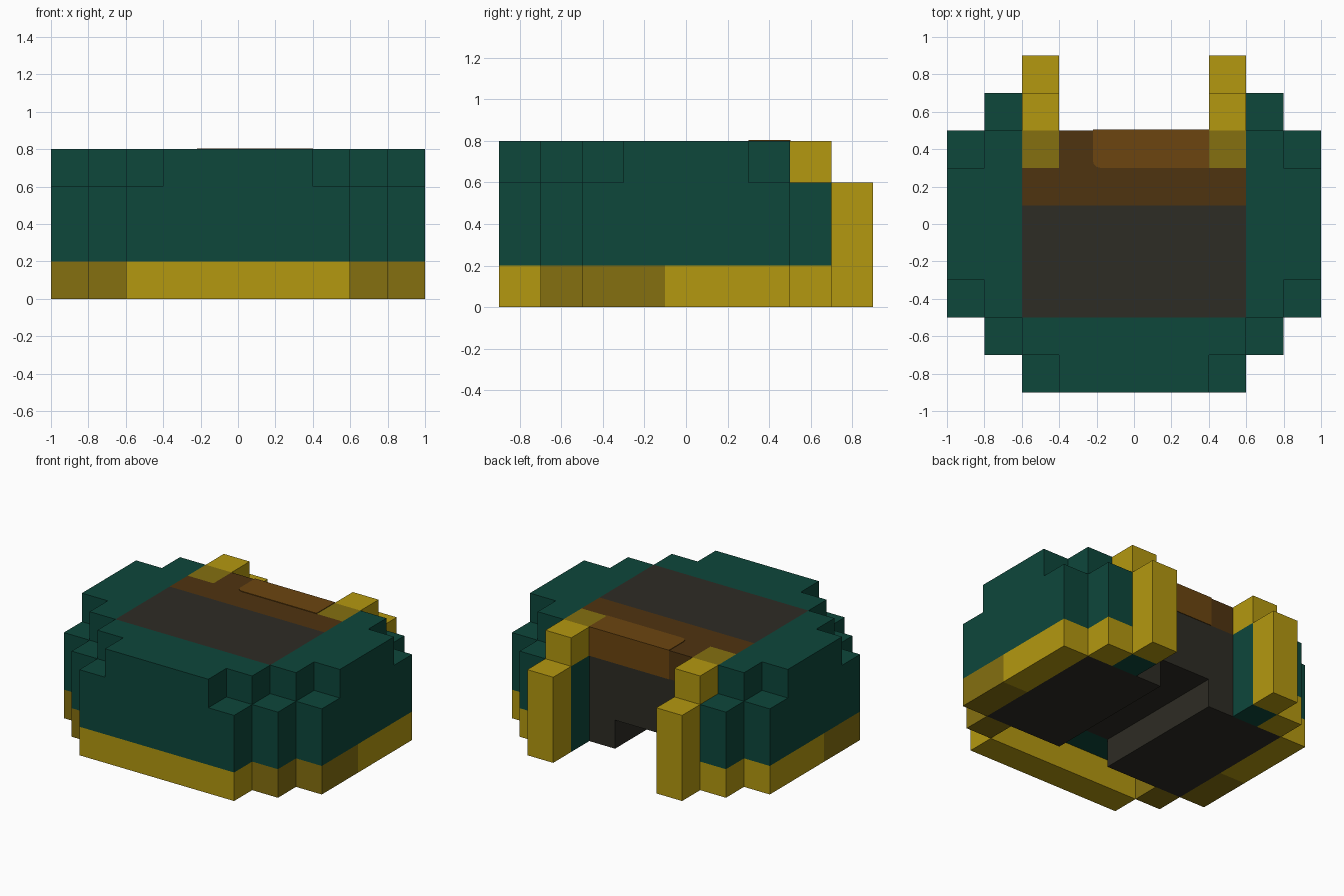
import bpy, bmesh
from mathutils import Vector

if "Cube" in bpy.data.objects:
    bpy.data.objects.remove(bpy.data.objects["Cube"], do_unlink=True)

CELL = 0.2
FRONT = -0.9  # y of the first row of cells


def material(name, r, g, b):
    m = bpy.data.materials.new(name)
    m.use_nodes = True
    m.diffuse_color = (r, g, b, 1)
    bsdf = next(n for n in m.node_tree.nodes if n.type == 'BSDF_PRINCIPLED')
    bsdf.inputs["Base Color"].default_value = (r, g, b, 1)
    bsdf.inputs["Roughness"].default_value = 0.9
    return m


teal = material("teal", .004, .063, .044)
gold = material("gold", .456, .314, .005)
dark_gold = material("dark gold", .235, .162, .005)
charcoal = material("charcoal", .027, .025, .018)
dark_brown = material("dark brown", .078, .033, .005)
brown = material("brown", .15, .06, .005)


def finish(bm, name, mat):
    mesh = bpy.data.meshes.new(name)
    bm.to_mesh(mesh)
    bm.free()
    mesh.materials.append(mat)
    obj = bpy.data.objects.new(name, mesh)
    bpy.context.scene.collection.objects.link(obj)
    return obj


def blocks(name, mat, *boxes):
    """Joins grid boxes (x, y, z ranges), mirrored in x, into one skin without inner faces."""
    cells = set()
    for xs, ys, zs in boxes:
        for x in range(*xs):
            for y in range(*ys):
                for z in range(*zs):
                    cells |= {(x, y, z), (-x - 1, y, z)}
    bm = bmesh.new()
    for cell in cells:
        for axis in range(3):
            for side in (0, 1):
                near = list(cell)
                near[axis] += 2 * side - 1
                if tuple(near) in cells:
                    continue
                u, v = (axis + 1) % 3, (axis + 2) % 3
                ring = []
                for a, b in ((0, 0), (1, 0), (1, 1), (0, 1)):
                    p = list(cell)
                    p[axis] += side
                    p[u] += a
                    p[v] += b
                    ring.append(bm.verts.new(Vector(p) * CELL + Vector((0, FRONT, 0))))
                bm.faces.new(ring if side else ring[::-1])
    bmesh.ops.remove_doubles(bm, verts=bm.verts, dist=0.001)
    bmesh.ops.dissolve_limit(bm, angle_limit=0.02, verts=bm.verts, edges=bm.edges)
    return finish(bm, name, mat)


# Stepped outer shell: wide lower layer, narrower top layer, rear posts
blocks("shell", teal,
       ((0, 3), (0, 2), (1, 3)), ((3, 4), (1, 8), (1, 3)), ((4, 5), (2, 7), (1, 3)),
       ((0, 2), (0, 1), (3, 4)), ((0, 3), (1, 2), (3, 4)),
       ((3, 4), (2, 7), (3, 4)), ((4, 5), (3, 6), (3, 4)),
       ((2, 3), (7, 8), (0, 3)))

# Rim along the bottom, darker towards the front of the sides
blocks("rim", gold,
       ((0, 3), (0, 1), (0, 1)), ((4, 5), (4, 7), (0, 1)), ((3, 4), (7, 8), (0, 1)))
blocks("rim_shaded_sides", dark_gold,
       ((3, 4), (1, 2), (0, 1)), ((4, 5), (2, 4), (0, 1)))

# Rear prongs that step down behind the shell
blocks("rear_prongs", gold, ((2, 3), (8, 9), (0, 3)), ((2, 3), (7, 8), (3, 4)))
blocks("prong_roots", dark_gold, ((2, 3), (6, 7), (3, 4)))

# Dark core with a channel underneath
blocks("core", charcoal,
       ((0, 3), (2, 7), (1, 3)), ((0, 3), (2, 5), (3, 4)), ((1, 4), (2, 7), (0, 1)))

# Band across the top of the core
blocks("top_band", dark_brown, ((0, 3), (5, 6), (3, 4)), ((0, 2), (6, 7), (3, 4)))

# Lighter panel with one rounded corner, just proud of the band
low, high = Vector((-.22, .3, .6)), Vector((.4, .504, .804))
bm = bmesh.new()
bmesh.ops.create_cube(bm, size=1)
for v in bm.verts:
    v.co = Vector([high[i] if v.co[i] > 0 else low[i] for i in range(3)])
corner = [e for e in bm.edges if all(v.co.x < 0 and v.co.y < .4 for v in e.verts)]
bmesh.ops.bevel(bm, geom=corner, offset=.04, segments=3, profile=.5, affect='EDGES')
finish(bm, "band_panel", brown)
